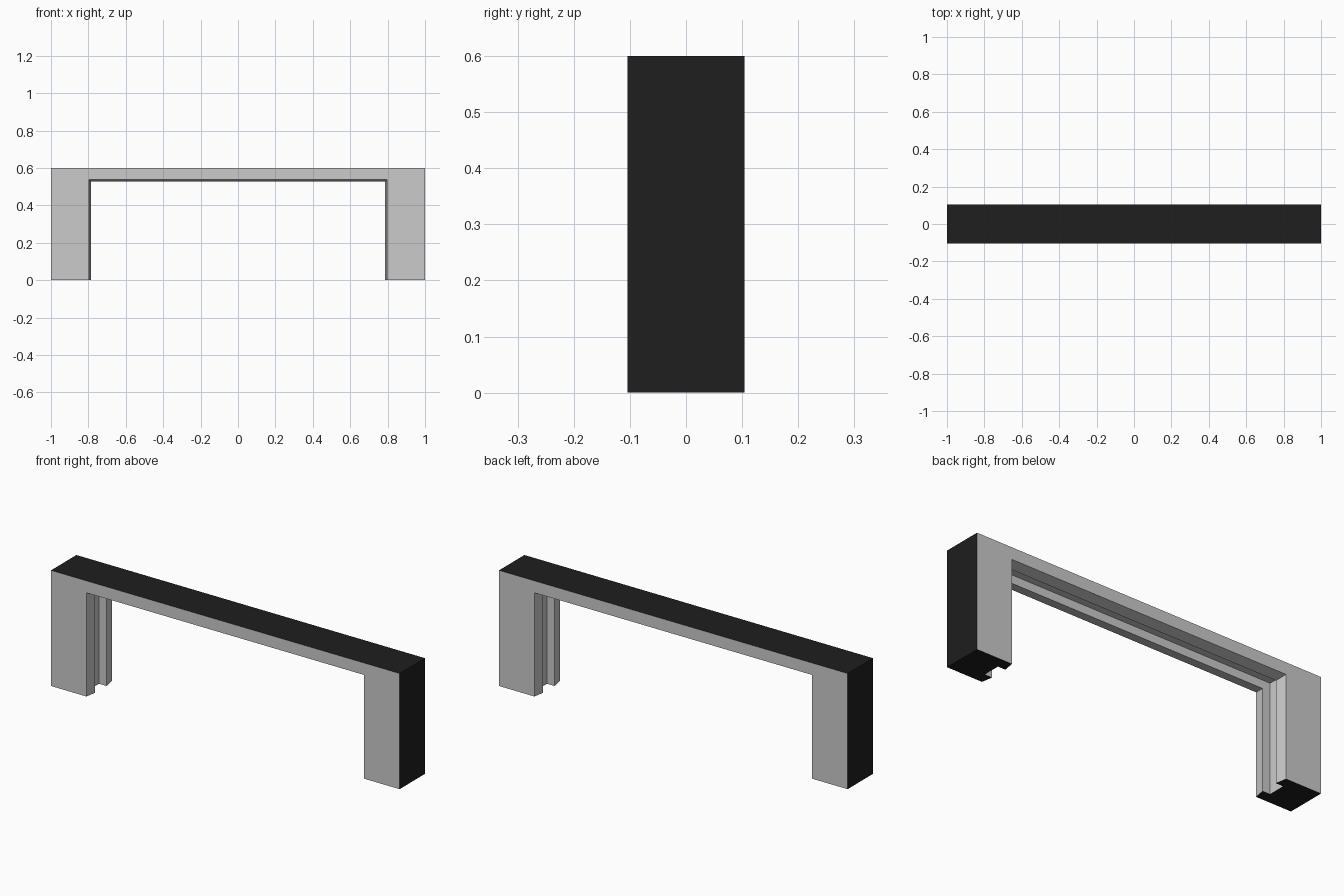
import bpy, bmesh

if "Cube" in bpy.data.objects:
    bpy.data.objects.remove(bpy.data.objects["Cube"])

HALF_DEPTH = 0.104
TIP_X, TIP_Z = 0.787, 0.528      # innermost edge of the opening
TOP, SEAM_Z, SEAM_X = 0.6, 0.485, -0.025

# Inner profile: (distance back from the innermost edge, y)
PROFILE = [(0.010, -HALF_DEPTH), (0.0, -0.046), (0.043, -0.046),
           (0.043, 0.046), (0.0, 0.046), (0.010, HALF_DEPTH)]

dark = bpy.data.materials.new("dark_outside")
dark.diffuse_color = (0.013, 0.013, 0.013, 1)
dark.use_nodes = True
dark.node_tree.nodes["Principled BSDF"].inputs["Base Color"].default_value = dark.diffuse_color


def ring(kind, side):
    """Closed cross-section of the frame at one station of its path."""
    def place(d, y):
        return {"foot": (side * (TIP_X + d), y, 0),
                "seam": (side * (TIP_X + d), y, SEAM_Z),
                "corner": (side * (TIP_X + d), y, TIP_Z + d),
                "middle": (SEAM_X, y, TIP_Z + d)}[kind]
    outer = {"foot": (side, 0), "seam": (side, SEAM_Z),
             "corner": (side, TOP), "middle": (SEAM_X, TOP)}[kind]
    points = [place(d, y) for d, y in PROFILE]
    points += [(outer[0], y, outer[1]) for y in (HALF_DEPTH, -HALF_DEPTH)]
    return points


def sweep(name, kinds, side):
    bm = bmesh.new()
    rings = [[bm.verts.new(p) for p in ring(k, side)] for k in kinds]
    n = len(rings[0])
    for a, b in zip(rings, rings[1:]):
        for i in range(n):
            j = (i + 1) % n
            f = bm.faces.new((a[i], a[j], b[j], b[i]))
            # the outer side of the section is dark
            f.material_index = 1 if i == n - 2 else 0
    # Foot is closed; the joint end is capped only to orient the normals
    foot = bm.faces.new(rings[0])
    foot.material_index = 1 if kinds[0] == "foot" else 0
    joints = [bm.faces.new(rings[-1])]
    if kinds[0] != "foot":
        joints.append(foot)
    bmesh.ops.recalc_face_normals(bm, faces=bm.faces[:])
    bmesh.ops.delete(bm, geom=joints, context='FACES_ONLY')
    me = bpy.data.meshes.new(name)
    bm.to_mesh(me)
    bm.free()
    me.materials.append(None)
    me.materials.append(dark)
    ob = bpy.data.objects.new(name, me)
    bpy.context.collection.objects.link(ob)


# Two legs and two corner pieces that meet in the middle of the lintel
for label, side in (("left", -1), ("right", 1)):
    sweep(label + "_leg", ("foot", "seam"), side)
    sweep(label + "_lintel", ("seam", "corner", "middle"), side)
